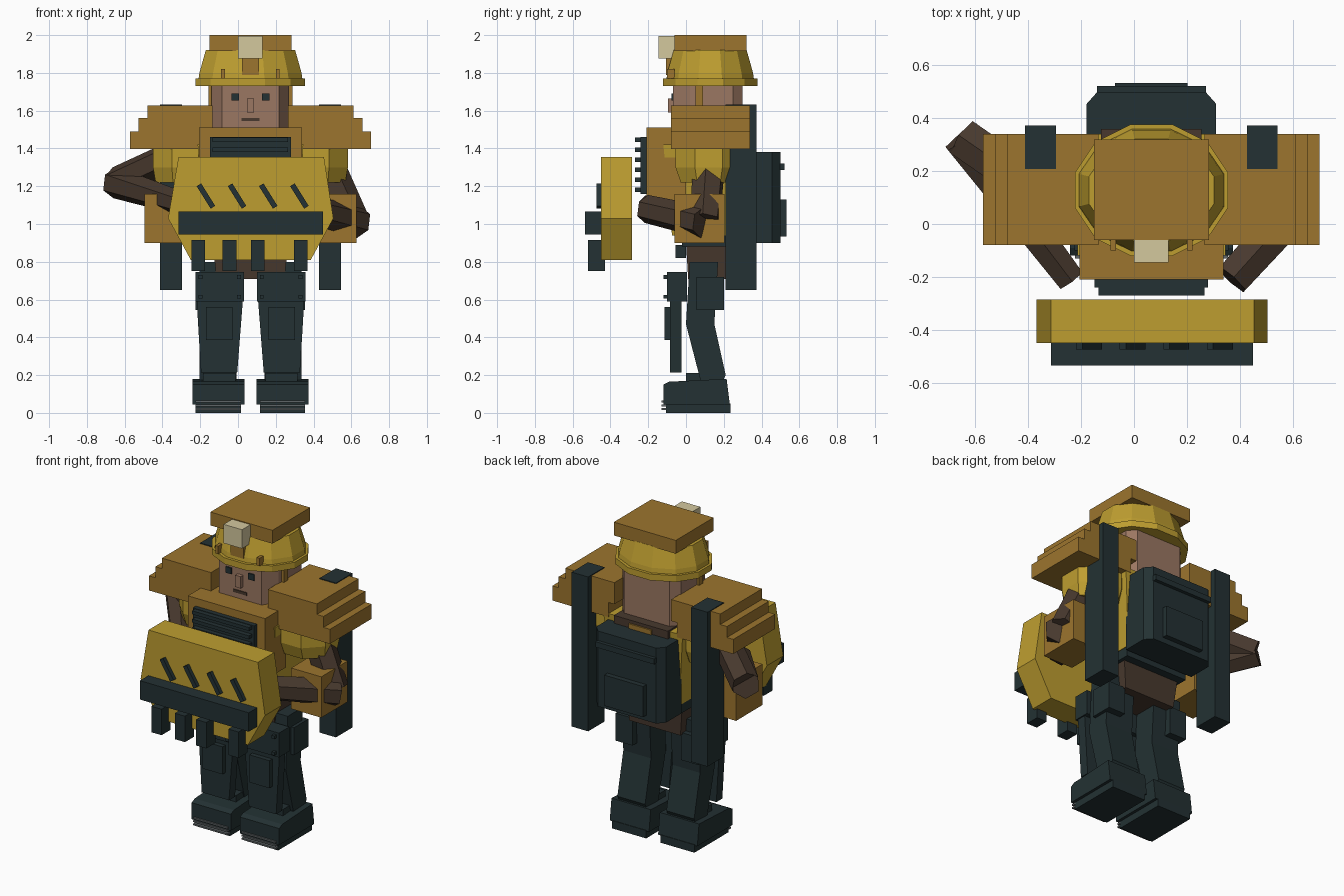
import bpy, bmesh, math
from mathutils import Vector, Matrix

if "Cube" in bpy.data.objects:
    bpy.data.objects.remove(bpy.data.objects["Cube"])

CX = 0.066  # body centre line


def material(name, r, g, b):
    lin = [(v / 255 / 12.92) if v < 10 else ((v / 255 + 0.055) / 1.055) ** 2.4 for v in (r, g, b)]
    m = bpy.data.materials.new(name)
    m.use_nodes = True
    m.diffuse_color = (*lin, 1)
    m.node_tree.nodes["Principled BSDF"].inputs["Base Color"].default_value = (*lin, 1)
    return m


YELLOW = material("yellow plate", 190, 158, 48)
OCHRE = material("ochre armour", 156, 117, 46)
DARK = material("dark teal", 35, 49, 51)
BROWN = material("dark brown cloth", 72, 57, 46)
SKIN = material("skin", 155, 119, 98)
CREAM = material("lamp cream", 212, 200, 158)
GREY = material("tread grey", 96, 102, 104)


def finish(name, bm, mat):
    bmesh.ops.recalc_face_normals(bm, faces=bm.faces)
    me = bpy.data.meshes.new(name)
    bm.to_mesh(me)
    bm.free()
    me.materials.append(mat)
    ob = bpy.data.objects.new(name, me)
    bpy.context.collection.objects.link(ob)
    return ob


def box(name, x, y, z, mat, taper=1.0, turn=0.0):
    """Box from (low, high) ranges; taper scales the lower end, turn spins it about y."""
    bm = bmesh.new()
    bmesh.ops.create_cube(bm, size=1)
    mid = Vector([(a + b) / 2 for a, b in (x, y, z)])
    for v in bm.verts:
        k = taper if v.co.z < 0 else 1
        v.co = Vector((v.co.x * (x[1] - x[0]) * k, v.co.y * (y[1] - y[0]) * k, v.co.z * (z[1] - z[0])))
    bmesh.ops.rotate(bm, verts=bm.verts, cent=(0, 0, 0), matrix=Matrix.Rotation(turn, 3, 'Y'))
    bmesh.ops.translate(bm, verts=bm.verts, vec=mid)
    return finish(name, bm, mat)


def prism(name, outline, axis, lo, hi, mat):
    """Extrude a 2D outline along x, y or z."""
    put = {"x": lambda a, b, t: (t, a, b), "y": lambda a, b, t: (a, t, b), "z": lambda a, b, t: (a, b, t)}[axis]
    bm = bmesh.new()
    ends = [[bm.verts.new(put(a, b, t)) for a, b in outline] for t in (lo, hi)]
    bm.faces.new(ends[0])
    bm.faces.new(ends[1])
    for i in range(len(outline)):
        j = (i + 1) % len(outline)
        bm.faces.new((ends[0][i], ends[0][j], ends[1][j], ends[1][i]))
    return finish(name, bm, mat)


def stack(name, rings, n, mat, cx=CX, cy=0.128, phase=0.5):
    """Closed solid through elliptical rings (rx, ry, z)."""
    bm = bmesh.new()
    loops = []
    for rx, ry, z in rings:
        angles = [2 * math.pi * (i + phase) / n for i in range(n)]
        loops.append([bm.verts.new((cx + rx * math.cos(a), cy + ry * math.sin(a), z)) for a in angles])
    for low, up in zip(loops, loops[1:]):
        for i in range(n):
            bm.faces.new((low[i], low[(i + 1) % n], up[(i + 1) % n], up[i]))
    bm.faces.new(loops[0])
    bm.faces.new(loops[-1])
    return finish(name, bm, mat)


def limb(name, p, q, r1, r2, mat, n=6):
    p, q = Vector(p), Vector(q)
    bm = bmesh.new()
    bmesh.ops.create_cone(bm, cap_ends=True, segments=n, radius1=r1, radius2=r2, depth=(q - p).length)
    rot = (q - p).to_track_quat('Z', 'Y').to_matrix().to_4x4()
    bm.transform(Matrix.Translation((p + q) / 2) @ rot)
    return finish(name, bm, mat)


def span(side, a, b):
    """Mirrored x range at distances a..b from the centre line."""
    return tuple(sorted((CX + side * a, CX + side * b)))


def mid(a):
    return (CX - a, CX + a)


# Helmet with lamp
box("hat_top", mid(0.218), (-0.06, 0.32), (1.915, 2.0), OCHRE)
stack("helmet_dome", [(0.285, 0.24, 1.765), (0.28, 0.235, 1.8), (0.245, 0.2, 1.92)], 12, YELLOW)
stack("helmet_brim", [(0.3, 0.258, 1.73), (0.3, 0.258, 1.77)], 12, YELLOW)
box("lamp", (0.0, 0.13), (-0.145, -0.06), (1.875, 1.995), CREAM)
box("lamp_bracket", (0.02, 0.112), (-0.105, -0.04), (1.79, 1.875), OCHRE)

# Head and face
prism("head", [(CX - 0.15, -0.07), (CX + 0.15, -0.07), (CX + 0.205, 0.02), (CX + 0.205, 0.25),
               (CX + 0.16, 0.3), (CX - 0.16, 0.3), (CX - 0.205, 0.25), (CX - 0.205, 0.02)],
      "z", 1.42, 1.74, SKIN)
box("nose", mid(0.019), (-0.095, -0.07), (1.59, 1.665), SKIN)
box("mouth", mid(0.048), (-0.076, -0.068), (1.544, 1.562), BROWN)
for s, side in ((-1, "right"), (1, "left")):
    box(side + "_eye", span(s, 0.06, 0.1), (-0.078, -0.068), (1.653, 1.692), DARK)
    box(side + "_chin_strap", span(s, 0.2, 0.222), (0.05, 0.09), (1.5, 1.74), OCHRE)
    box(side + "_helmet_clip", span(s, 0.135, 0.155), (-0.1, -0.06), (1.77, 1.82), OCHRE)

# Torso, collar and hips
box("torso", mid(0.28), (-0.12, 0.34), (0.94, 1.42), YELLOW, taper=0.8)
box("collar", mid(0.19), (0.1, 0.36), (1.38, 1.43), BROWN)
box("chest_plate", mid(0.272), (-0.21, 0.0), (1.12, 1.51), OCHRE)
box("chest_vent", mid(0.215), (-0.24, -0.2), (1.16, 1.46), DARK)
for i in range(6):
    z = 1.17 + i * 0.053
    box("vent_fin", mid(0.2), (-0.27, -0.23), (z, z + 0.022), DARK)
box("belt", mid(0.22), (-0.02, 0.28), (0.88, 0.95), DARK)
box("hips", mid(0.2), (0.0, 0.23), (0.71, 0.9), BROWN, taper=0.9)
box("belt_buckle", mid(0.06), (-0.055, 0.0), (0.82, 0.89), DARK)

# Shoulders, sleeves, side boxes and long pack bars
for s, side in ((-1, "right"), (1, "left")):
    for reach, inner, low, high in ((0.545, 0.2, 1.56, 1.627), (0.592, 0.2, 1.49, 1.56), (0.637, 0.24, 1.397, 1.49)):
        box(side + "_shoulder_step", span(s, inner, reach), (-0.08, 0.34), (low, high), OCHRE)
    stack(side + "_sleeve", [(0.17, 0.16, 1.22), (0.185, 0.19, 1.3), (0.185, 0.19, 1.4)], 8, YELLOW,
          cx=CX + s * 0.345, cy=0.12)
    box(side + "_side_box", span(s, 0.35, 0.562), (-0.06, 0.205), (0.9, 1.16), OCHRE)
    box(side + "_pack_bar", span(s, 0.362, 0.478), (0.208, 0.372), (0.65, 1.632), DARK)

# Arms
limb("right_upper_arm", (-0.38, 0.14, 1.34), (-0.64, 0.32, 1.22), 0.085, 0.085, BROWN)
limb("right_forearm", (-0.65, 0.33, 1.22), (-0.24, -0.21, 1.09), 0.085, 0.06, BROWN)
limb("left_upper_arm", (0.48, 0.12, 1.3), (0.61, 0.1, 1.02), 0.09, 0.085, BROWN)
limb("left_forearm", (0.64, 0.09, 1.01), (0.37, -0.21, 1.08), 0.085, 0.075, BROWN)

# Backpack
w = 0.245
prism("backpack", [(CX - w, 0.3), (CX + w, 0.3), (CX + w, 0.455), (CX + 0.205, 0.5),
                   (CX - 0.205, 0.5), (CX - w, 0.455)], "z", 0.9, 1.38, DARK)
box("pack_flap", mid(0.207), (0.49, 0.522), (1.285, 1.32), DARK)
box("pack_pocket", mid(0.137), (0.49, 0.533), (0.935, 1.13), DARK)
box("pack_handle", mid(0.08), (0.33, 0.37), (1.38, 1.41), OCHRE)

# Front shield with bar, slits and teeth
prism("shield", [(-0.315, 1.355), (0.455, 1.355), (0.505, 1.03), (0.385, 0.81), (-0.25, 0.81), (-0.37, 1.03)],
      "y", -0.45, -0.285, YELLOW)
box("shield_bar", (-0.315, 0.45), (-0.535, -0.44), (0.945, 1.065), DARK)
for i in range(4):
    x = -0.17 + i * 0.165
    box("shield_slit", (x - 0.014, x + 0.014), (-0.475, -0.44), (1.078, 1.218), DARK, turn=-math.radians(32))
for x in (-0.21, -0.045, 0.105, 0.332):
    box("shield_tooth", (x - 0.036, x + 0.036), (-0.52, -0.43), (0.75, 0.915), DARK)

# Legs and boots
for s, side in ((-1, "right"), (1, "left")):
    leg = span(s, 0.075, 0.27)
    prism(side + "_leg", [(0.02, 0.8), (0.17, 0.8), (0.15, 0.47), (0.21, 0.2), (0.19, 0.16),
                          (0.08, 0.16), (0.0, 0.47)], "x", *leg, DARK)
    box(side + "_thigh_pouch", span(s, 0.17, 0.29), (0.055, 0.2), (0.545, 0.72), DARK)
    box(side + "_knee_plate", span(s, 0.035, 0.292), (-0.1, 0.005), (0.59, 0.745), DARK)
    for dx in (0.06, 0.265):
        for z in (0.615, 0.72):
            box("knee_rivet", span(s, dx - 0.01, dx + 0.01), (-0.12, -0.1), (z - 0.01, z + 0.01), DARK)
    prism(side + "_shin_plate", [(CX + s * a, z) for a, z in
          ((0.04, 0.6), (0.285, 0.6), (0.262, 0.215), (0.07, 0.215))], "y", -0.085, -0.025, DARK)
    box(side + "_shin_pad", span(s, 0.095, 0.235), (-0.115, -0.08), (0.385, 0.56), DARK)
    box(side + "_ankle", span(s, 0.08, 0.25), (0.0, 0.2), (0.16, 0.21), DARK)
    prism(side + "_boot", [(-0.12, 0.045), (0.232, 0.045), (0.215, 0.18), (-0.09, 0.165), (-0.12, 0.15)],
          "x", *span(s, 0.032, 0.308), DARK)
    box(side + "_sole", span(s, 0.05, 0.29), (-0.105, 0.235), (0.0, 0.05), DARK)
    for i in range(3):
        z = 0.015 + i * 0.02
        box("toe_tread", span(s, 0.05, 0.29), (-0.13, -0.1), (z, z + 0.01), GREY)
